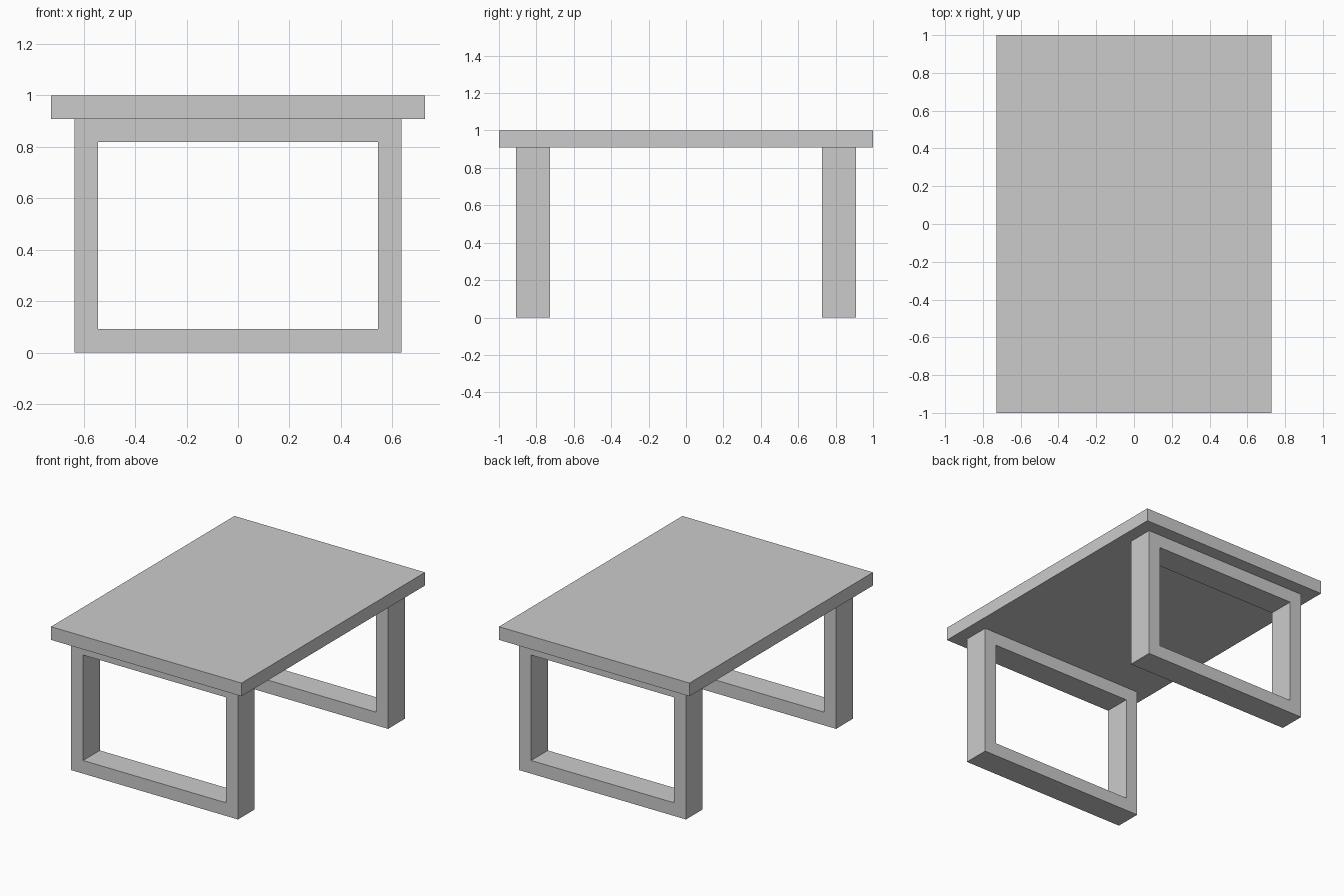
import bpy
import bmesh

if "Cube" in bpy.data.objects:
    bpy.data.objects.remove(bpy.data.objects["Cube"])

U = 1 / 11                      # board thickness; every size is a multiple of it
TOP_X, TOP_Y = 8 * U, 11 * U    # tabletop half sizes
LEG_X, LEG_H = 7 * U, 10 * U    # leg frame half width and height
LEG_Y = (8 * U, 10 * U)         # inner and outer face of a leg frame


def make_object(name, bm):
    bmesh.ops.recalc_face_normals(bm, faces=bm.faces)
    mesh = bpy.data.meshes.new(name)
    bm.to_mesh(mesh)
    bm.free()
    obj = bpy.data.objects.new(name, mesh)
    bpy.context.collection.objects.link(obj)
    return obj


def rectangle(bm, half_x, z0, z1, y):
    corners = [(-half_x, z0), (half_x, z0), (half_x, z1), (-half_x, z1)]
    return [bm.verts.new((x, y, z)) for x, z in corners]


def leg_frame(name, side):
    """Rectangular ring with mitred corners, extruded along y."""
    bm = bmesh.new()
    y0, y1 = (side * y for y in LEG_Y)
    loops = [rectangle(bm, LEG_X, 0, LEG_H, y0),
             rectangle(bm, LEG_X, 0, LEG_H, y1),
             rectangle(bm, LEG_X - U, U, LEG_H - U, y1),
             rectangle(bm, LEG_X - U, U, LEG_H - U, y0)]
    for a, b in zip(loops, loops[1:] + loops[:1]):
        for i in range(4):
            j = (i + 1) % 4
            bm.faces.new((a[i], a[j], b[j], b[i]))
    return make_object(name, bm)


# Tabletop slab
bm = bmesh.new()
bmesh.ops.create_cube(bm, size=1)
bmesh.ops.scale(bm, vec=(2 * TOP_X, 2 * TOP_Y, U), verts=bm.verts)
bmesh.ops.translate(bm, vec=(0, 0, LEG_H + U / 2), verts=bm.verts)
make_object("tabletop", bm)

# Open leg frames at both ends
leg_frame("front_leg_frame", -1)
leg_frame("back_leg_frame", 1)
